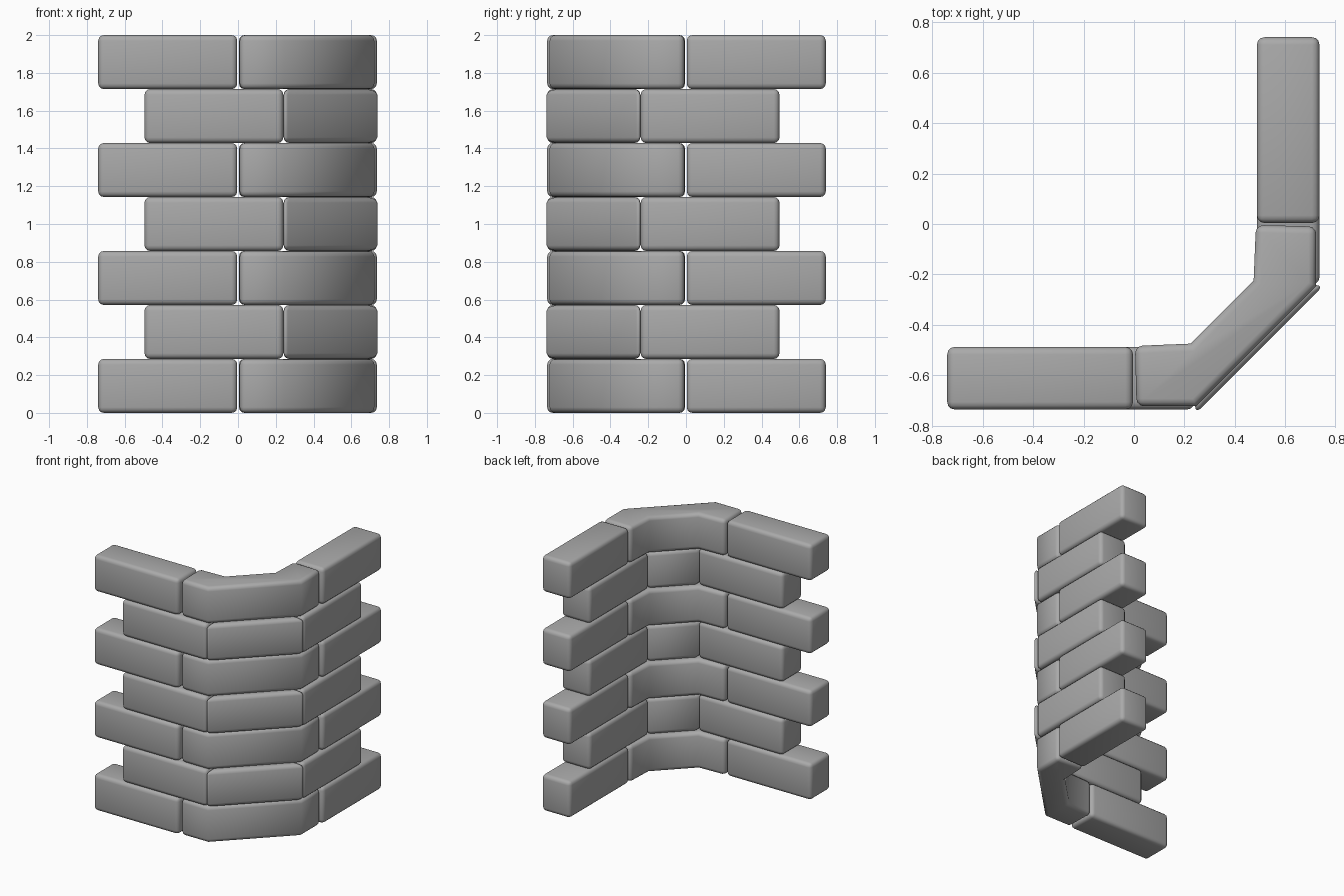
import bpy
import bmesh

if "Cube" in bpy.data.objects:
    bpy.data.objects.remove(bpy.data.objects["Cube"], do_unlink=True)

# Single stone colour
stone = bpy.data.materials.new("grey_stone")
stone.use_nodes = True
GREY = (0.4, 0.4, 0.4, 1)
stone.diffuse_color = GREY
stone.node_tree.nodes["Principled BSDF"].inputs["Base Color"].default_value = GREY

COURSES = 7
STEP = 2 / COURSES
OUT, INN = -0.735, -0.487   # outer and inner wall lines
GAP = 0.004


def swap(outline):
    """Reflect an outline across the diagonal of the corner."""
    return [(-y, -x) for x, y in reversed(outline)]


def brick(name, outline, z):
    """Extrude a plan outline to one course high, with rounded edges."""
    bm = bmesh.new()
    base = bm.faces.new([bm.verts.new((x, y, z)) for x, y in outline])
    top = bmesh.ops.extrude_face_region(bm, geom=[base])["geom"]
    verts = [v for v in top if isinstance(v, bmesh.types.BMVert)]
    bmesh.ops.translate(bm, verts=verts, vec=(0, 0, STEP))
    bmesh.ops.recalc_face_normals(bm, faces=bm.faces[:])
    # round only the sharp edges; the shallow bends stay as creases
    sharp = [e for e in bm.edges if e.calc_face_angle() > 0.83]
    bmesh.ops.bevel(bm, geom=sharp, offset=0.03, offset_type='OFFSET',
                    segments=3, profile=0.5, affect='EDGES')
    for f in bm.faces:
        f.smooth = True
    mesh = bpy.data.meshes.new(name)
    bm.to_mesh(mesh)
    bm.free()
    mesh.materials.append(stone)
    bpy.context.collection.objects.link(bpy.data.objects.new(name, mesh))


def bar(x0, x1):
    return [(x0, OUT), (x1, OUT), (x1, INN), (x0, INN)]


# Plan outlines: straight bricks, bent corner brick, diagonal wedge brick
long_bar = bar(-0.74, -GAP)
short_bar = bar(-0.495, 0.24)
half_corner = [(0.225, -0.474), (GAP, -0.483), (0.01, -0.722), (0.245, -0.722)]
corner = half_corner + swap(half_corner)
half_wedge = [(0.242, -0.48), (0.242, -0.753)]
wedge = half_wedge + swap(half_wedge)

# Alternate the two course types up the wall
for i in range(COURSES):
    side, middle, kind = ((long_bar, corner, "corner_brick") if i % 2 == 0
                          else (short_bar, wedge, "wedge_brick"))
    z = i * STEP
    brick(f"front_brick_{i + 1}", side, z)
    brick(f"side_brick_{i + 1}", swap(side), z)
    brick(f"{kind}_{i + 1}", middle, z)
